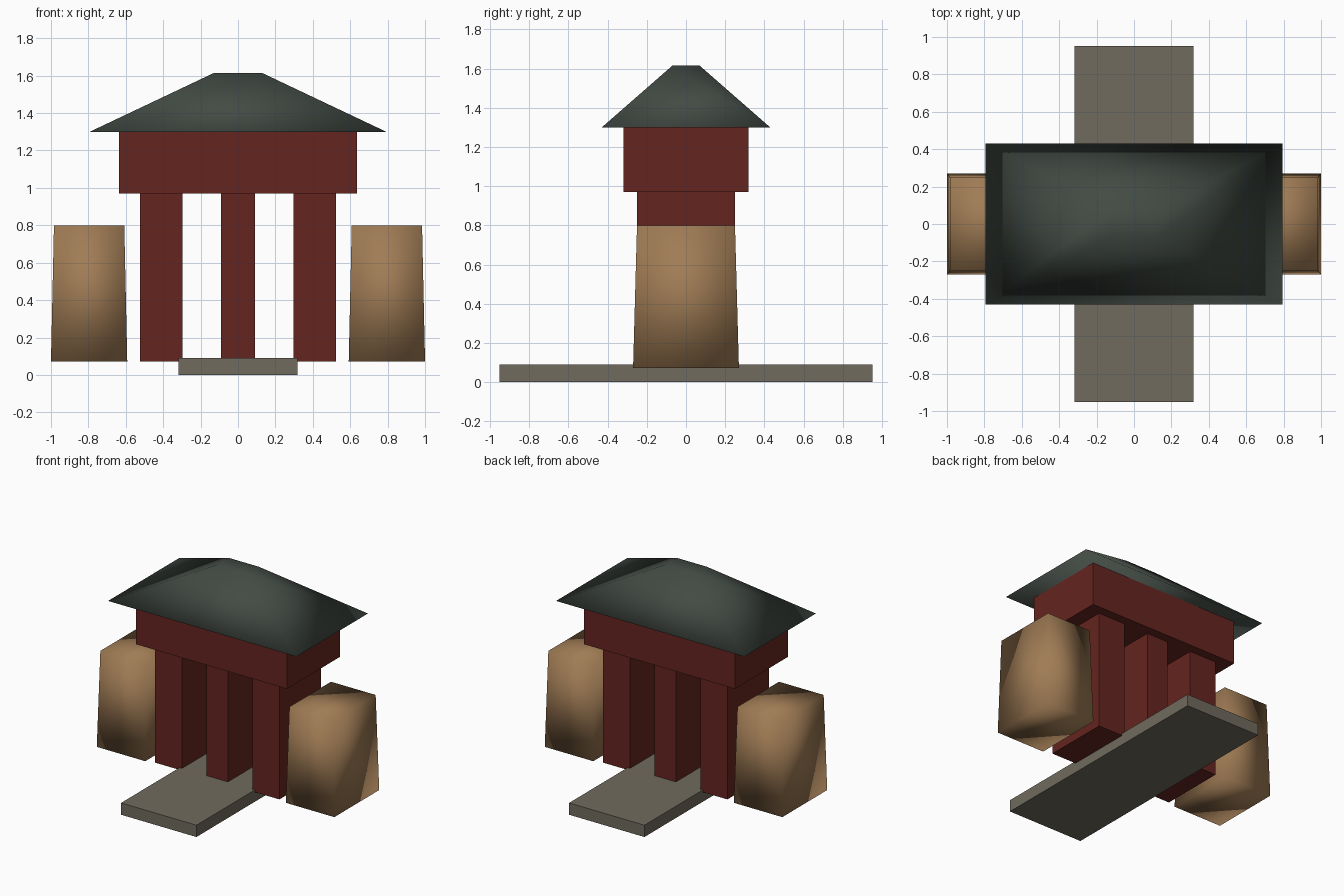
import bpy, bmesh

if "Cube" in bpy.data.objects:
    bpy.data.objects.remove(bpy.data.objects["Cube"])


def material(name, rgb):
    m = bpy.data.materials.new(name)
    m.diffuse_color = (*rgb, 1)
    m.use_nodes = True
    m.node_tree.nodes["Principled BSDF"].inputs["Base Color"].default_value = m.diffuse_color
    return m


RED = material("red_paint", (0.13, 0.018, 0.014))
TAN = material("tan_stone", (0.35, 0.20, 0.09))
GREEN = material("dark_green_tile", (0.055, 0.07, 0.058))
GREY = material("paving", (0.16, 0.145, 0.11))


def block(name, mat, x, half, z0, z1, top=None, smooth=False):
    """Box centred on (x, 0) from z0 to z1; 'top' gives a tapered upper half-size."""
    top = top or half
    bm = bmesh.new()
    bmesh.ops.create_cube(bm, size=2)
    for v in bm.verts:
        hx, hy = top if v.co.z > 0 else half
        v.co = (x + v.co.x * hx, v.co.y * hy, z1 if v.co.z > 0 else z0)
    for f in bm.faces:
        f.smooth = smooth
    mesh = bpy.data.meshes.new(name)
    bm.to_mesh(mesh)
    bm.free()
    mesh.materials.append(mat)
    ob = bpy.data.objects.new(name, mesh)
    bpy.context.collection.objects.link(ob)
    return ob


# Path running through the gate
block("path_slab", GREY, 0, (0.317, 0.953), 0, 0.09)

# Pillars and the beam block they carry
block("middle_pillar", RED, 0, (0.09, 0.25), 0.073, 0.97)
for side, s in (("left", -1), ("right", 1)):
    block(side + "_pillar", RED, s * 0.41, (0.114, 0.25), 0.073, 0.97)
    # Tapered stone guardian block beside the gate
    block(side + "_stone", TAN, s * 0.796, (0.204, 0.27), 0.073, 0.80,
          top=(0.188, 0.25), smooth=True)
block("beam", RED, 0, (0.635, 0.318), 0.97, 1.30)

# Overhanging hipped roof with a small flat top
block("roof", GREEN, 0, (0.793, 0.43), 1.30, 1.615, top=(0.128, 0.07), smooth=True)
